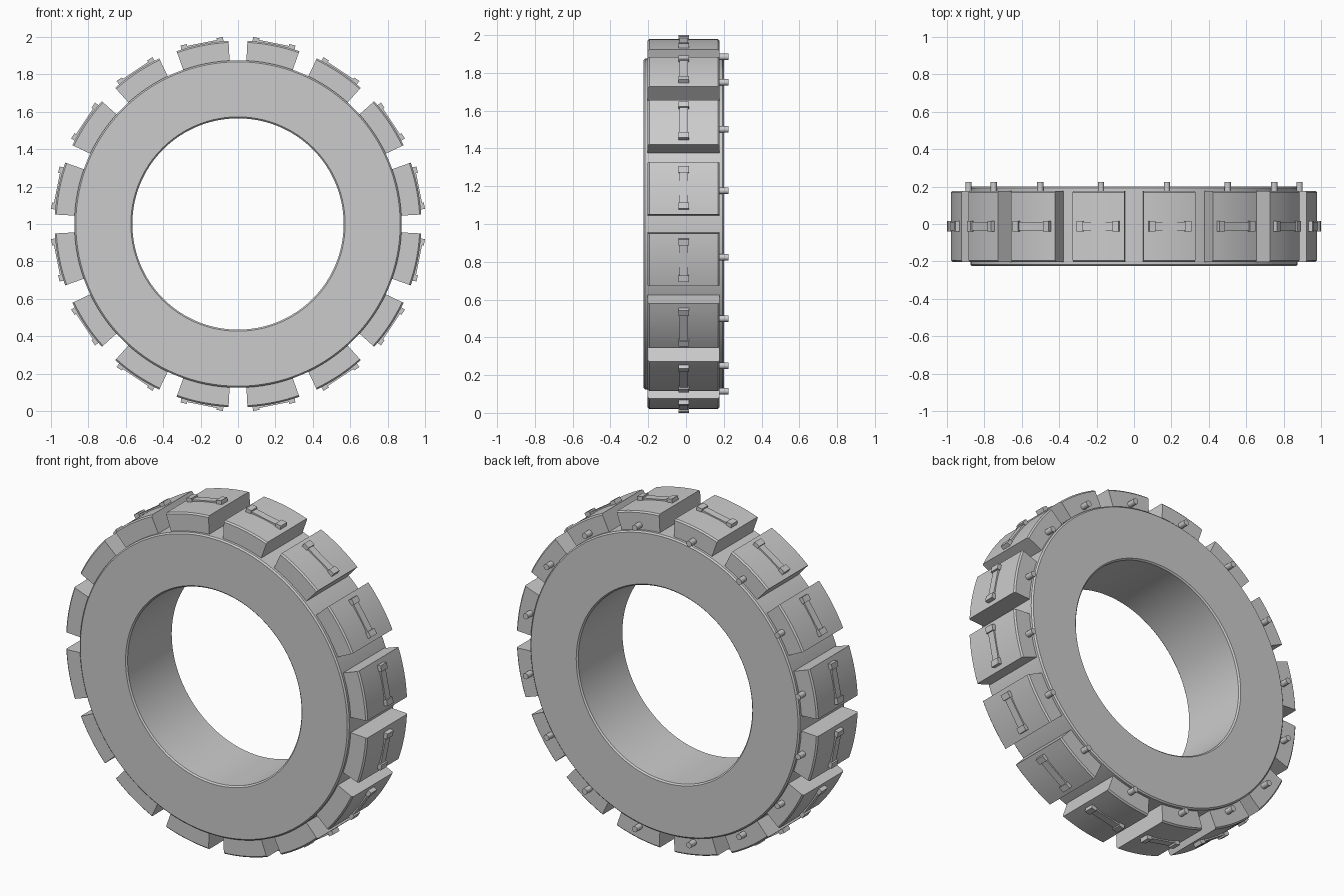
import bpy, bmesh, math
from mathutils import Matrix

if "Cube" in bpy.data.objects:
    bpy.data.objects.remove(bpy.data.objects["Cube"])

COUNT = 16
MID_Y = -0.0125
CENTRE = Matrix.Translation((0, 0, 1))

grey = bpy.data.materials.new("plain_grey")
grey.use_nodes = True
grey.diffuse_color = (0.6, 0.6, 0.6, 1)
grey.node_tree.nodes["Principled BSDF"].inputs["Base Color"].default_value = (0.6, 0.6, 0.6, 1)


def finish(name, bm, matrix):
    """Turn a bmesh into a named, shaded object."""
    bmesh.ops.recalc_face_normals(bm, faces=bm.faces)
    mesh = bpy.data.meshes.new(name)
    bm.to_mesh(mesh)
    bm.free()
    mesh.materials.append(grey)
    obj = bpy.data.objects.new(name, mesh)
    bpy.context.collection.objects.link(obj)
    obj.matrix_world = matrix
    bpy.ops.object.select_all(action='DESELECT')
    obj.select_set(True)
    bpy.context.view_layer.objects.active = obj
    bpy.ops.object.shade_smooth_by_angle(angle=math.radians(30))
    return obj


def sweep(profile, start, end, steps, closed):
    """Sweep a closed (radius, y) profile about the y axis."""
    bm = bmesh.new()
    rings = []
    for i in range(steps if closed else steps + 1):
        a = start + (end - start) * i / steps
        rings.append([bm.verts.new((r * math.sin(a), y, r * math.cos(a))) for r, y in profile])
    n = len(profile)
    for i in range(steps):
        one, two = rings[i], rings[(i + 1) % len(rings)]
        for j in range(n):
            k = (j + 1) % n
            bm.faces.new((one[j], one[k], two[k], two[j]))
    if not closed:
        bm.faces.new(rings[0])
        bm.faces.new(rings[-1])
    return bm


def chamfered(inner, outer, half, c, both=True):
    """Rectangle profile with clipped corners."""
    top = [(outer - c, MID_Y + half), (outer, MID_Y + half - c),
           (outer, MID_Y - half + c), (outer - c, MID_Y - half)]
    if both:
        return top + [(inner + c, MID_Y - half), (inner, MID_Y - half + c),
                      (inner, MID_Y + half - c), (inner + c, MID_Y + half)]
    return top + [(inner, MID_Y - half), (inner, MID_Y + half)]


def add_box(bm, x, z, size):
    bmesh.ops.create_cube(bm, size=1, matrix=Matrix.Translation((x, MID_Y, z)) @ Matrix.Diagonal((*size, 1)))


# Main ring
finish("ring_body", sweep(chamfered(0.565, 0.875, 0.2125, 0.008), 0, math.tau, 128, True), CENTRE)

half_angle = math.radians(8.3)
for i in range(COUNT):
    turn = CENTRE @ Matrix.Rotation(math.tau * (i + 0.5) / COUNT, 4, 'Y')

    # Curved tread block
    finish(f"tread_block_{i + 1}",
           sweep(chamfered(0.85, 0.98, 0.19, 0.008, False), -half_angle, half_angle, 8, False), turn)

    # Handle: raised bar with a pad at each end
    bm = bmesh.new()
    add_box(bm, 0, 0.977, (0.18, 0.044, 0.02))
    for side in (-1, 1):
        add_box(bm, side * 0.098, 0.978, (0.034, 0.056, 0.037))
    finish(f"handle_{i + 1}", bm, turn)

    # Round peg on the back of the block
    bm = bmesh.new()
    place = Matrix.Translation((0, 0.195, 0.902)) @ Matrix.Rotation(math.pi / 2, 4, 'X')
    bmesh.ops.create_cone(bm, cap_ends=True, segments=16, radius1=0.017, radius2=0.017,
                          depth=0.06, matrix=place)
    finish(f"back_peg_{i + 1}", bm, turn)
